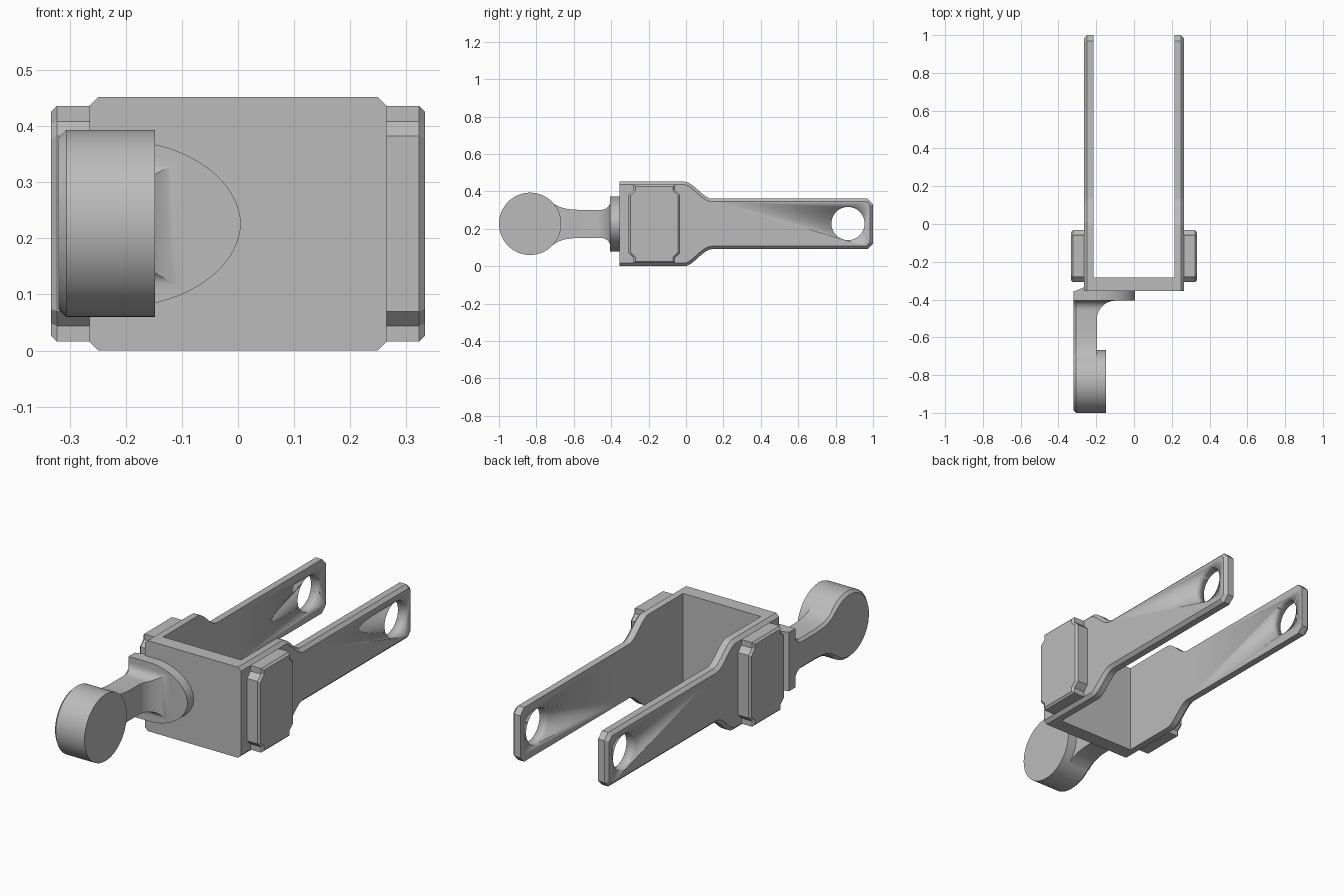
import bpy, bmesh, math
from mathutils import Vector

if "Cube" in bpy.data.objects:
    bpy.data.objects.remove(bpy.data.objects["Cube"], do_unlink=True)

grey = bpy.data.materials.new("plain_grey")
grey.use_nodes = True
colour = (0.5, 0.5, 0.5, 1)
grey.diffuse_color = colour
grey.node_tree.nodes["Principled BSDF"].inputs["Base Color"].default_value = colour

MID = 0.226   # height of the horizontal symmetry plane


def finish(name, bm, smooth=True):
    bmesh.ops.recalc_face_normals(bm, faces=bm.faces)
    mesh = bpy.data.meshes.new(name)
    bm.to_mesh(mesh)
    bm.free()
    mesh.materials.append(grey)
    ob = bpy.data.objects.new(name, mesh)
    bpy.context.collection.objects.link(ob)
    bpy.ops.object.select_all(action='DESELECT')
    ob.select_set(True)
    bpy.context.view_layer.objects.active = ob
    if smooth:
        bpy.ops.object.shade_smooth_by_angle(angle=math.radians(30))
    return ob


def prism(name, outline, axis, start, end, bevel=0, keep=None, smooth=True):
    """Extrude a 2D outline along an axis; optionally chamfer the end cap."""
    place = {'x': lambda p, d: (d, p[0], p[1]),
             'y': lambda p, d: (p[0], d, p[1]),
             'z': lambda p, d: (p[0], p[1], d)}[axis]
    bm = bmesh.new()
    near = [bm.verts.new(place(p, start)) for p in outline]
    far = [bm.verts.new(place(p, end)) for p in outline]
    bm.faces.new(near)
    cap = bm.faces.new(far)
    for i in range(len(outline)):
        j = (i + 1) % len(outline)
        bm.faces.new((near[i], near[j], far[j], far[i]))
    bmesh.ops.recalc_face_normals(bm, faces=bm.faces)
    if bevel:
        edges = [e for e in cap.edges if keep is None or keep(e)]
        bmesh.ops.bevel(bm, geom=edges, offset=bevel, segments=1,
                        affect='EDGES', profile=0.5)
    return finish(name, bm, smooth)


def mirrored(half):
    """Close a half outline (upper side) by reflecting it in the mid plane."""
    return ([(a, MID + h) for a, h in half]
            + [(a, MID - h) for a, h in reversed(half) if h > 0])


def circle(cy, cz, r, n=64):
    return [(cy + r * math.cos(math.tau * i / n), cz + r * math.sin(math.tau * i / n))
            for i in range(n)]


def mirror_x(ob):
    ob.modifiers.new("mirror", 'MIRROR').use_axis[0] = True


# Fork arms: deep at the front, S-curve down to a slim bar with an eye
half = [(-0.356, 0.226)]
for i in range(13):
    t = i / 12
    half.append((-0.01 + 0.15 * t, 0.226 - 0.091 * t * t * (3 - 2 * t)))
half += [(0.97, 0.135), (1.0, 0.105)]
arm = prism("fork_arms", mirrored(half), 'x', 0.215, 0.265, bevel=0.016,
            keep=lambda e: max(v.co.y for v in e.verts) > -0.34)
cutter = prism("eye_cutter", circle(0.866, 0.228, 0.0885), 'x', 0.1, 0.4)
cutter.hide_render = True
cut = arm.modifiers.new("eye", 'BOOLEAN')
cut.object = cutter
cut.operation = 'DIFFERENCE'
cut.solver = 'EXACT'
bpy.context.view_layer.objects.active = arm
bpy.ops.object.modifier_apply(modifier="eye")
bpy.data.objects.remove(cutter, do_unlink=True)
mirror_x(arm)

# Front plate joining the arms
prism("front_plate", mirrored([(-0.356, 0.226), (-0.284, 0.226)]), 'x',
      -0.216, 0.216, smooth=False)
# Fill behind the bevelled front corners is part of the arms themselves

# Side pads with notched corners
pad = prism("side_pads",
            mirrored([(-0.307, 0.156), (-0.28, 0.182), (-0.28, 0.21),
                      (-0.059, 0.21), (-0.059, 0.182), (-0.032, 0.156)]),
            'x', 0.26, 0.333, bevel=0.01, smooth=False)
mirror_x(pad)

# Mounting flange: straight outer edge, rounded nose towards the middle
nose = [(-0.32, 0.147), (-0.2, 0.147)]
for i in range(1, 21):
    a = math.pi / 2 * i / 20
    nose.append((-0.2 + 0.205 * math.sin(a) ** 1.05,
                 0.147 * max(0, math.cos(a)) ** 1.05 if i < 20 else 0))
prism("flange", mirrored(nose), 'y', -0.406, -0.356)
prism("flange_hook", [(-0.32, -0.358), (-0.262, -0.358), (-0.262, -0.334)],
      'z', MID - 0.147, MID + 0.147, smooth=False)

# Disc at the front end of the lever
prism("lever_disc", circle(-0.8335, 0.2265, 0.1665, 96), 'x', -0.148, -0.32, bevel=0.014)

# Neck: lofted between disc and flange, flaring at both ends
stations = [(-0.72, 0.12), (-0.70, 0.104), (-0.675, 0.091), (-0.645, 0.082),
            (-0.61, 0.077), (-0.57, 0.075)]
stations = [(y, h, -0.197) for y, h in stations]
for i in range(15):
    a = math.pi / 2 * i / 14
    y = -0.506 + 0.1 * math.sin(a)
    lift = min(1, max(0, (y + 0.456) / 0.05))
    stations.append((y, 0.075 + 0.042 * (1 - math.sqrt(1 - lift * lift)),
                     -0.097 - 0.1 * math.cos(a)))
bm = bmesh.new()
rings = []
c = 0.012
for y, h, right in stations:
    section = [(-0.32, h - c), (-0.32 + c, h), (right, h),
               (right, -h), (-0.32 + c, -h), (-0.32, c - h)]
    rings.append([bm.verts.new(Vector((x, y, MID + z))) for x, z in section])
for r, s in zip(rings, rings[1:]):
    for i in range(6):
        j = (i + 1) % 6
        bm.faces.new((r[i], r[j], s[j], s[i]))
bm.faces.new(rings[0])
bm.faces.new(rings[-1])
finish("lever_neck", bm)
